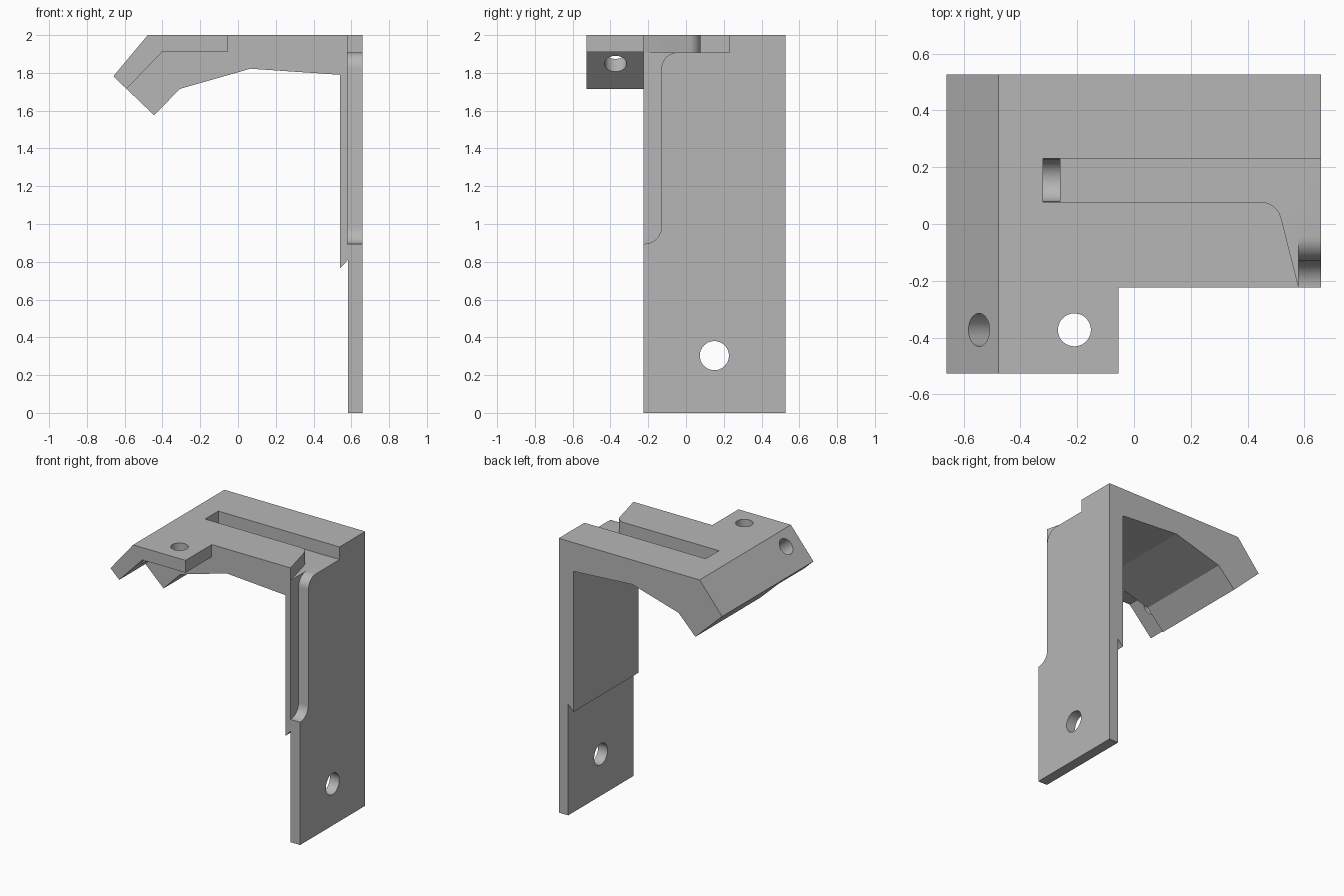
import bpy, bmesh, math
from mathutils import Vector

if "Cube" in bpy.data.objects:
    bpy.data.objects.remove(bpy.data.objects["Cube"], do_unlink=True)

grey = bpy.data.materials.new("plain grey")
grey.use_nodes = True
GREY = (0.47, 0.47, 0.47, 1)
grey.diffuse_color = GREY
grey.node_tree.nodes["Principled BSDF"].inputs["Base Color"].default_value = GREY

# Where a profile's two coordinates go when extruded along each axis
PLACE = {"x": lambda a, b, t: (t, a, b),
         "y": lambda a, b, t: (a, t, b),
         "z": lambda a, b, t: (a, b, t)}


def prism(name, axis, outline, low, high):
    bm = bmesh.new()
    face = bm.faces.new([bm.verts.new(PLACE[axis](a, b, low)) for a, b in outline])
    grown = bmesh.ops.extrude_face_region(bm, geom=[face])["geom"]
    shift = Vector(PLACE[axis](0, 0, high - low))
    bmesh.ops.translate(bm, vec=shift, verts=[v for v in grown if isinstance(v, bmesh.types.BMVert)])
    bmesh.ops.recalc_face_normals(bm, faces=bm.faces)
    mesh = bpy.data.meshes.new(name)
    bm.to_mesh(mesh)
    bm.free()
    mesh.materials.append(grey)
    obj = bpy.data.objects.new(name, mesh)
    bpy.context.collection.objects.link(obj)
    return obj


def rod(name, centre, direction, radius, length):
    bpy.ops.mesh.primitive_cylinder_add(vertices=48, radius=radius, depth=length, location=centre)
    obj = bpy.context.object
    obj.name = name
    obj.rotation_euler = Vector(direction).to_track_quat("Z", "Y").to_euler()
    obj.data.materials.append(grey)
    return obj


def arc(a, b, radius, start, end, steps=10):
    angles = [math.radians(start + (end - start) * i / steps) for i in range(steps + 1)]
    return [(a + radius * math.cos(t), b + radius * math.sin(t)) for t in angles]


def combine(target, other, operation):
    bpy.context.view_layer.update()
    mod = target.modifiers.new(operation, "BOOLEAN")
    mod.operation, mod.object, mod.solver = operation, other, "EXACT"
    bpy.context.view_layer.objects.active = target
    bpy.ops.object.modifier_apply(modifier=mod.name)
    bpy.data.objects.remove(other, do_unlink=True)


# Bracket: hooked top arm and long leg in one profile
FRONT, BACK = -0.224, 0.526
bracket = prism("bracket", "y", [
    (0.658, 0), (0.658, 2), (-0.478, 2), (-0.66, 1.782), (-0.444, 1.576),
    (-0.308, 1.715), (0.065, 1.822), (0.54, 1.79), (0.54, 0.765),
    (0.582, 0.81), (0.582, 0)], FRONT, BACK)

# Thin bent tab at the front
tab = prism("tab", "y", [
    (-0.055, 2), (-0.478, 2), (-0.66, 1.782), (-0.59, 1.715),
    (-0.403, 1.91), (-0.055, 1.91)], -0.526, FRONT)
combine(bracket, tab, "UNION")

# Slot in the top, flaring towards the front of the leg
slot = prism("slot_cutter", "z",
             [(-0.32, 0.23), (0.75, 0.23), (0.75, -0.3), (0.6, -0.3)]
             + arc(0.445, 0.002, 0.076, 14, 90) + [(-0.32, 0.078)], 1.908, 2.1)
combine(bracket, slot, "DIFFERENCE")

# Rounded trough at the closed end of the slot
combine(bracket, rod("trough_cutter", (-0.29, 0.154, 1.908), (1, 0, 0), 0.075, 0.06), "DIFFERENCE")

# Channel down the front edge of the leg
channel = prism("channel_cutter", "x",
                [(-0.3, 0.895)] + arc(-0.22, 0.985, 0.09, -90, 0)
                + arc(-0.045, 1.823, 0.085, 180, 90)
                + [(-0.045, 1.95), (-0.3, 1.95)], 0.58, 0.75)
combine(bracket, channel, "DIFFERENCE")

# Screw holes: leg, flat tab and sloping tab
for centre, direction, radius in [
        ((0.62, 0.15, 0.303), (1, 0, 0), 0.077),
        ((-0.21, -0.373, 1.95), (0, 0, 1), 0.058),
        ((-0.506, -0.373, 1.885), (-0.77, 0, 0.64), 0.058)]:
    combine(bracket, rod("hole_cutter", centre, direction, radius, 0.3), "DIFFERENCE")

bpy.ops.object.select_all(action="DESELECT")
bracket.select_set(True)
bpy.context.view_layer.objects.active = bracket
bpy.ops.object.shade_smooth_by_angle(angle=math.radians(12))
